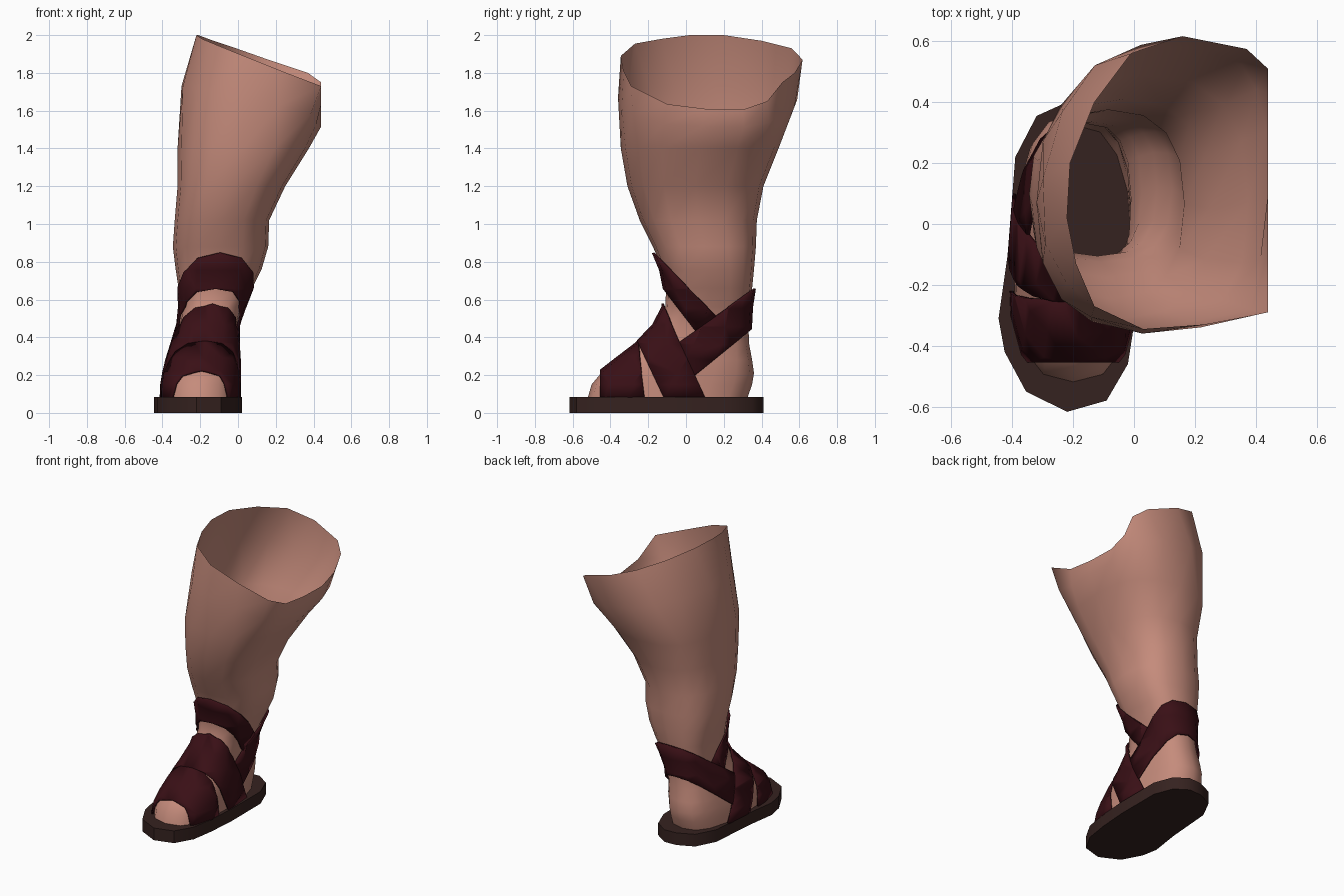
import bpy, bmesh, math
from mathutils import Vector

if "Cube" in bpy.data.objects:
    bpy.data.objects.remove(bpy.data.objects["Cube"])

N = 16


def material(name, rgb):
    m = bpy.data.materials.new(name)
    m.diffuse_color = (*rgb, 1)
    m.use_nodes = True
    m.node_tree.nodes["Principled BSDF"].inputs["Base Color"].default_value = m.diffuse_color
    return m


SKIN = material("skin", (0.56, 0.26, 0.20))
LEATHER = material("strap_leather", (0.042, 0.005, 0.008))
SOLE = material("sole_leather", (0.036, 0.016, 0.014))


def add_object(name, bm, mat, angle=None):
    me = bpy.data.meshes.new(name)
    bm.to_mesh(me)
    bm.free()
    me.materials.append(mat)
    ob = bpy.data.objects.new(name, me)
    bpy.context.collection.objects.link(ob)
    if angle:
        bpy.ops.object.select_all(action='DESELECT')
        bpy.context.view_layer.objects.active = ob
        ob.select_set(True)
        bpy.ops.object.shade_smooth_by_angle(angle=math.radians(angle))
    return ob


# Leg slices: z, x min, x max, y min, y max, squareness, widening to the front
SLICES = [
    (0.08, -.395, -.005, -.52, .325, 2.6, .05),
    (0.15, -.392, -.005, -.50, .350, 2.6, .05),
    (0.21, -.382, -.005, -.45, .360, 2.6, .05),
    (0.28, -.365, -.005, -.36, .350, 2.7, .05),
    (0.36, -.340, -.010, -.255, .335, 2.7, .05),
    (0.46, -.310, -.010, -.160, .330, 2.7, .03),
    (0.56, -.300, .025, -.110, .335, 2.7, 0),
    (0.66, -.315, .075, -.105, .350, 2.7, 0),
    (0.76, -.330, .125, -.125, .360, 2.6, 0),
    (0.88, -.345, .160, -.175, .370, 2.5, 0),
    (1.02, -.335, .165, -.245, .375, 2.5, 0),
    (1.20, -.320, .250, -.310, .410, 2.5, 0),
    (1.40, -.320, .375, -.345, .490, 2.6, 0),
]
# Open upper rim, sloping down to a flat cut on the inner side
RIM = [(.44, .10, 1.61), (.44, .30, 1.605), (.44, .43, 1.65), (.44, .51, 1.75),
       (.37, .575, 1.80), (.16, .617, 1.87), (-.01, .56, 1.93), (-.13, .40, 1.97),
       (-.21, .20, 2.0), (-.22, .02, 2.0), (-.19, -.13, 1.98), (-.13, -.27, 1.955),
       (.03, -.345, 1.89), (.23, -.33, 1.81), (.44, -.29, 1.73), (.44, -.10, 1.635)]


def slice_ring(z, x0, x1, y0, y1, p, widen):
    ring = []
    for k in range(N):
        a = math.tau * k / N
        c, s = [math.copysign(abs(v) ** (2 / p), v) for v in (math.cos(a), math.sin(a))]
        ring.append(Vector(((x0 + x1) / 2 + (x1 - x0) / 2 * c * (1 - widen * s),
                            (y0 + y1) / 2 + (y1 - y0) / 2 * s, z)))
    return ring


def leg_bmesh():
    rings = [slice_ring(*s) for s in SLICES]
    rim = [Vector(p) for p in RIM]
    middle = []
    for a, b in zip(rings[-1], rim):
        m = a.lerp(b, 0.55)
        out = Vector((m.x - .05, m.y - .1, 0)).normalized()
        m += out * (0.04 if out.y > -0.5 else 0.015)
        m.x = min(m.x, 0.44)
        middle.append(m)
    rings += [middle, rim]
    bm = bmesh.new()
    vs = [[bm.verts.new(p) for p in r] for r in rings]
    for lo, hi in zip(vs, vs[1:]):
        for k in range(N):
            j = (k + 1) % N
            bm.faces.new((lo[k], lo[j], hi[j], hi[k]))
    bm.normal_update()
    return bm


add_object("leg", leg_bmesh(), SKIN, 80)


# Straps: a slightly inflated copy of the leg, trimmed by side-view lines
def strap(name, inside, lines, offset):
    bm = leg_bmesh()
    for v, n in [(v, v.normal.copy()) for v in bm.verts]:
        v.co += n * offset
        v.co.z = max(v.co.z, 0.08)
    for (y1, z1), (y2, z2) in lines:
        n = Vector((0, z1 - z2, y2 - y1))
        p = Vector((0, y1, z1))
        if n.dot(Vector((0, *inside)) - p) < 0:
            n.negate()
        bmesh.ops.bisect_plane(bm, geom=bm.verts[:] + bm.edges[:] + bm.faces[:],
                               plane_co=p, plane_no=n, clear_inner=True)
    ob = add_object(name, bm, LEATHER, 50)
    mod = ob.modifiers.new("thickness", 'SOLIDIFY')
    mod.thickness = 0.012
    mod.offset = -1


HEEL_TOP = ((.36, .65), (0, .40))
INSTEP_BACK = ((-.12, .56), (.10, .085))
strap("toe_strap", (-.35, .15),
      [((-.455, 0), (-.455, 1)), ((-.255, .37), (-.22, .085))], 0.018)
strap("instep_strap", (-.10, .30),
      [((-.24, .34), (-.12, .085)), INSTEP_BACK], 0.02)
strap("heel_strap", (.20, .42),
      [HEEL_TOP, ((.345, .44), (.05, .20)), INSTEP_BACK], 0.02)
strap("ankle_strap", (0, .57),
      [((-.18, .845), (.17, .50)), ((-.11, .64), (.06, .42)), HEEL_TOP], 0.018)

# Sole slab
OUTLINE = [(-.22, -.617), (-.09, -.58), (-.02, -.46), (.005, -.30), (.02, -.10),
           (.02, .22), (-.03, .35), (-.12, .41), (-.21, .405), (-.32, .355),
           (-.39, .22), (-.415, -.10), (-.445, -.31), (-.425, -.42), (-.355, -.55)]
bm = bmesh.new()
base = bm.faces.new([bm.verts.new((x, y, 0)) for x, y in OUTLINE])
ext = bmesh.ops.extrude_face_region(bm, geom=[base], use_keep_orig=True)
for v in ext["geom"]:
    if isinstance(v, bmesh.types.BMVert):
        v.co.z = 0.085
bmesh.ops.recalc_face_normals(bm, faces=bm.faces[:])
add_object("sole", bm, SOLE, 40)
